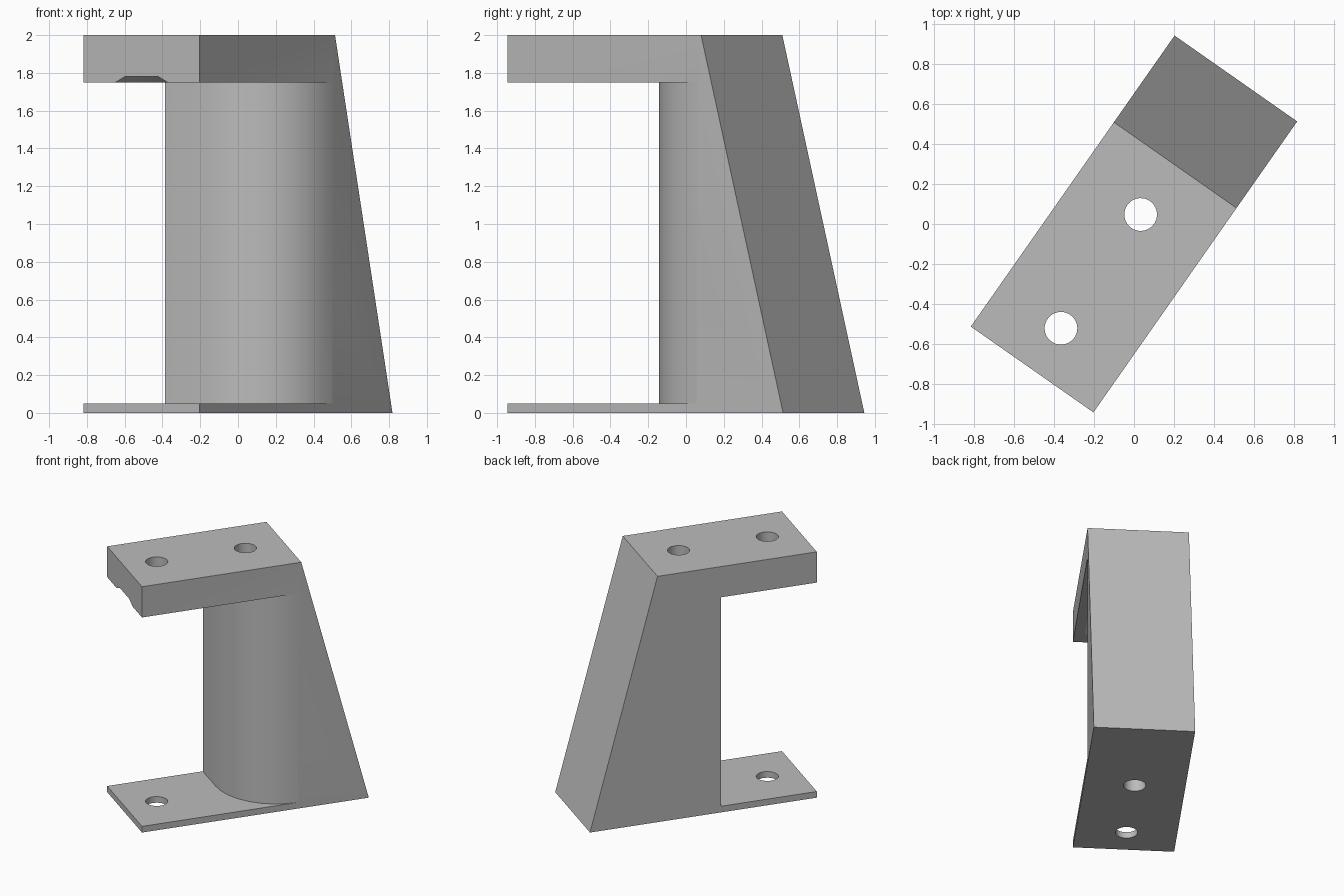
import bpy, bmesh, math
from mathutils import Matrix

if "Cube" in bpy.data.objects:
    bpy.data.objects.remove(bpy.data.objects["Cube"])

TURN = Matrix.Rotation(math.radians(55), 4, 'Z')
HALF_LEN, HALF_W, TOP_END = 0.89, 0.375, 0.36
BASE_TOP, ARM_BOTTOM, HEIGHT = 0.05, 1.75, 2.0
POST_FRONT, ROUND = -0.14, 0.475

grey = bpy.data.materials.new("plain_grey")
grey.use_nodes = True
grey.diffuse_color = (0.5, 0.5, 0.5, 1)
grey.node_tree.nodes["Principled BSDF"].inputs["Base Color"].default_value = (0.5, 0.5, 0.5, 1)


def finish(name, bm):
    """Turn the local part into place and make it an object."""
    bmesh.ops.transform(bm, matrix=TURN, verts=bm.verts)
    bmesh.ops.recalc_face_normals(bm, faces=bm.faces)
    mesh = bpy.data.meshes.new(name)
    bm.to_mesh(mesh)
    bm.free()
    mesh.materials.append(grey)
    obj = bpy.data.objects.new(name, mesh)
    bpy.context.collection.objects.link(obj)
    return obj


def prism(name, points, direction):
    """Extrude a closed profile along a direction."""
    bm = bmesh.new()
    face = bm.faces.new([bm.verts.new(p) for p in points])
    new = bmesh.ops.extrude_face_region(bm, geom=[face])["geom"]
    bmesh.ops.translate(bm, vec=direction, verts=[v for v in new if isinstance(v, bmesh.types.BMVert)])
    return finish(name, bm)


def cone(name, x, z0, z1, r0, r1, sides):
    bm = bmesh.new()
    place = Matrix.Translation((x, 0, (z0 + z1) / 2)) @ Matrix.Rotation(math.pi / sides, 4, 'Z')
    bmesh.ops.create_cone(bm, cap_ends=True, segments=sides, radius1=r0, radius2=r1,
                          depth=z1 - z0, matrix=place)
    return finish(name, bm)


# Bracket block with a sloping back
side = [(-HALF_LEN, 0), (HALF_LEN, 0), (TOP_END, HEIGHT), (-HALF_LEN, HEIGHT)]
bracket = prism("bracket", [(x, -HALF_W, z) for x, z in side], (0, 2 * HALF_W, 0))

# Mouth between base plate and arm, leaving a post with one rounded corner
cx, cy = POST_FRONT + ROUND, ROUND - HALF_W
plan = [(-1.2, 0.6), (POST_FRONT, 0.6)]
for i in range(9):
    a = math.radians(90 * i / 8)
    plan.append((cx - ROUND * math.cos(a), cy - ROUND * math.sin(a)))
plan += [(cx, -0.6), (-1.2, -0.6)]
cutters = [prism("mouth_cutter", [(x, y, BASE_TOP) for x, y in plan], (0, 0, ARM_BOTTOM - BASE_TOP))]

# Screw holes, and the eight-sided recess under the arm
for x in (-0.638, 0.058):
    cutters.append(cone("hole_cutter", x, -0.2, 2.2, 0.082, 0.082, 32))
cutters.append(cone("recess_cutter", -0.638, 1.70, 1.90, 0.40, 0.0875, 8))

bpy.ops.object.select_all(action='DESELECT')
bpy.context.view_layer.objects.active = bracket
bracket.select_set(True)
for c in cutters:
    c.hide_render = True
    mod = bracket.modifiers.new("cut", 'BOOLEAN')
    mod.operation, mod.solver, mod.object = 'DIFFERENCE', 'EXACT', c
    bpy.ops.object.modifier_apply(modifier=mod.name)
for c in cutters:
    bpy.data.objects.remove(c)

bpy.ops.object.shade_smooth_by_angle(angle=math.radians(30))
